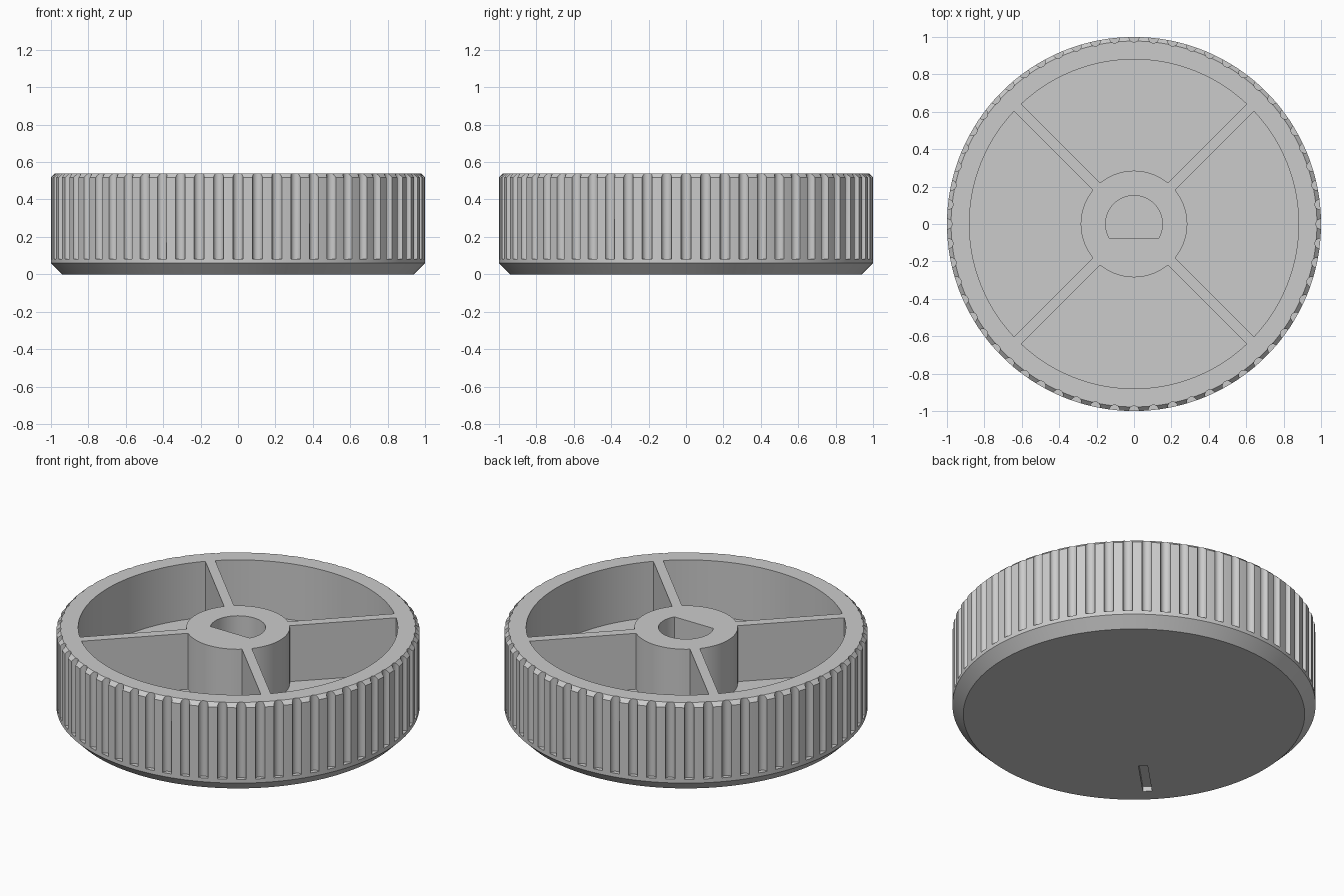
import bpy, bmesh
from math import sin, cos, asin, radians, pi

HEIGHT, FLOOR = 0.54, 0.20
RIM_R, HUB_R, SPOKE_W = 0.88, 0.285, 0.055

old = bpy.data.objects.get("Cube")
if old:
    bpy.data.objects.remove(old, do_unlink=True)

grey = bpy.data.materials.new("plain grey")
grey.use_nodes = True
colour = (0.6, 0.6, 0.6, 1)
grey.diffuse_color = colour
grey.node_tree.nodes["Principled BSDF"].inputs["Base Color"].default_value = colour


def make_object(name, bm):
    bmesh.ops.recalc_face_normals(bm, faces=bm.faces)
    mesh = bpy.data.meshes.new(name)
    bm.to_mesh(mesh)
    bm.free()
    mesh.materials.append(grey)
    obj = bpy.data.objects.new(name, mesh)
    bpy.context.collection.objects.link(obj)
    return obj


def add_prism(bm, outline, z0, z1):
    """Upright prism over a closed plan outline."""
    low = [bm.verts.new((x, y, z0)) for x, y in outline]
    high = [bm.verts.new((x, y, z1)) for x, y in outline]
    bm.faces.new(low[::-1])
    bm.faces.new(high)
    for i in range(len(low)):
        j = (i + 1) % len(low)
        bm.faces.new((low[i], low[j], high[j], high[i]))


def arc(r, a0, a1, n, cx=0, cy=0):
    angles = [a0 + (a1 - a0) * i / n for i in range(n + 1)]
    return [(cx + r * cos(a), cy + r * sin(a)) for a in angles]


def cut(target, name, bm):
    cutter = make_object(name, bm)
    cutter.hide_render = True
    mod = target.modifiers.new(name, 'BOOLEAN')
    mod.operation = 'DIFFERENCE'
    mod.solver = 'EXACT'
    mod.object = cutter
    bpy.context.view_layer.objects.active = target
    bpy.ops.object.modifier_apply(modifier=name)
    bpy.data.objects.remove(cutter, do_unlink=True)


# Solid disc with a chamfer at each end
bm = bmesh.new()
profile = [(0.94, 0), (1, 0.06), (1, HEIGHT - 0.022), (0.978, HEIGHT)]
SIDES = 180
rings = [[bm.verts.new((x, y, z)) for x, y in arc(r, 0, 2 * pi, SIDES)[:-1]]
         for r, z in profile]
bm.faces.new(rings[0][::-1])
bm.faces.new(rings[-1])
for a, b in zip(rings, rings[1:]):
    for i in range(SIDES):
        j = (i + 1) % SIDES
        bm.faces.new((a[i], a[j], b[j], b[i]))
knob = make_object("knob_body", bm)

# Sixty grip flutes around the side, open at the top
bm = bmesh.new()
for k in range(60):
    a = radians(6 * k)
    ring = arc(0.027, a, a + 2 * pi, 20, cos(a), sin(a))[:-1]
    add_prism(bm, ring, 0.083, HEIGHT + 0.1)
cut(knob, "grip_flutes", bm)

# Four pockets, leaving the rim, the hub and diagonal spokes
bm = bmesh.new()
for k in range(4):
    mid = k * pi / 2
    outer = pi / 4 - asin(SPOKE_W / 2 / RIM_R)
    inner = pi / 4 - asin(SPOKE_W / 2 / HUB_R)
    outline = (arc(RIM_R, mid - outer, mid + outer, 36)
               + arc(HUB_R, mid + inner, mid - inner, 18))
    add_prism(bm, outline, FLOOR, HEIGHT + 0.1)
cut(knob, "pockets", bm)

# D-shaped shaft hole with its flat toward the front
bm = bmesh.new()
add_prism(bm, arc(0.152, radians(-30), radians(210), 40), FLOOR, HEIGHT + 0.1)
cut(knob, "shaft_hole", bm)

# Pointer slot on the underside, in line with one spoke
bm = bmesh.new()
a = radians(225)
slot = [(0.57, -0.025), (0.85, -0.025), (0.85, 0.025), (0.57, 0.025)]
add_prism(bm, [(u * cos(a) - v * sin(a), u * sin(a) + v * cos(a))
               for u, v in slot], -0.1, 0.03)
cut(knob, "pointer_slot", bm)

# Smooth the curved walls, keep the edges crisp
bpy.ops.object.select_all(action='DESELECT')
knob.select_set(True)
bpy.context.view_layer.objects.active = knob
bpy.ops.object.shade_smooth_by_angle(angle=radians(30))
